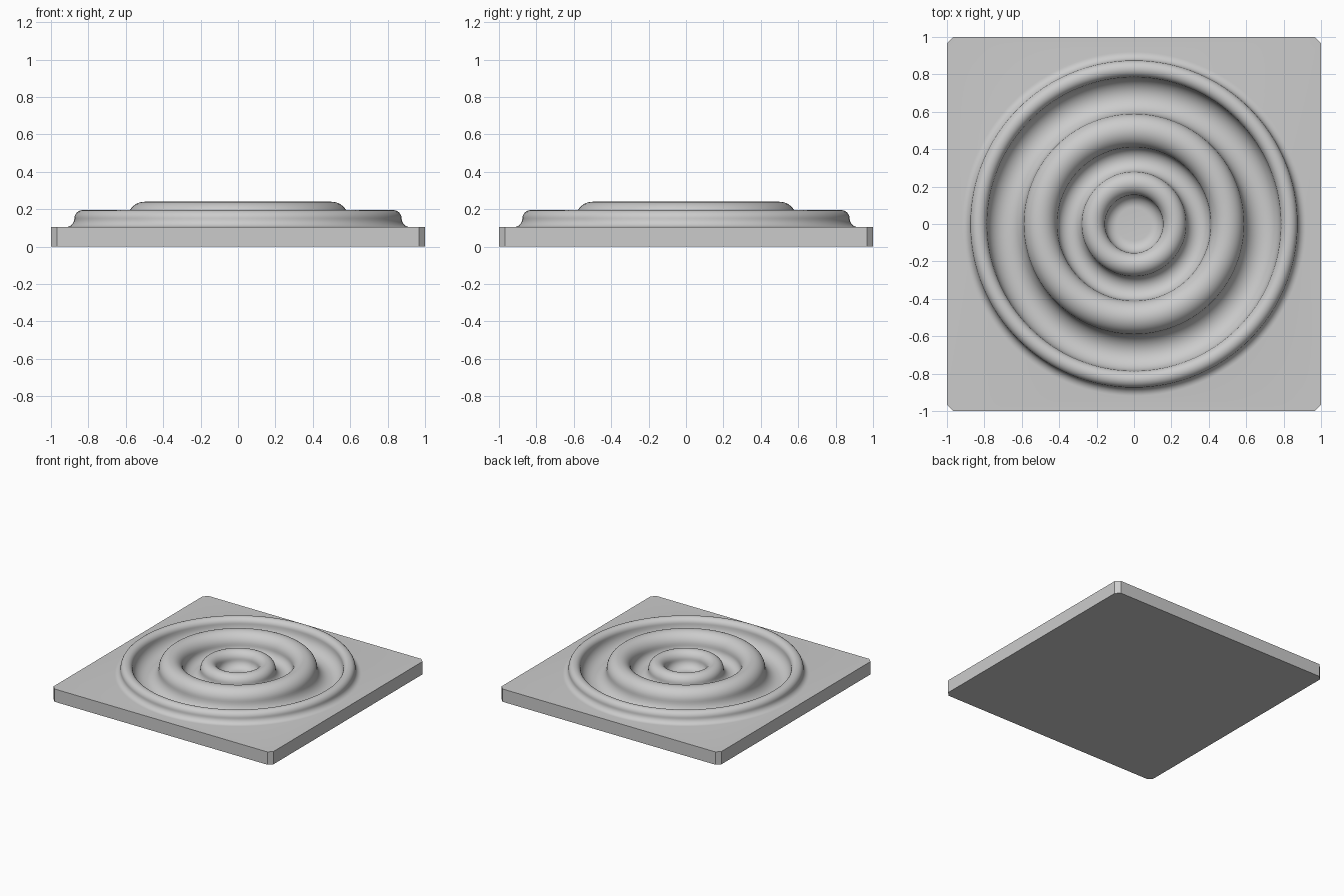
import bpy, bmesh
from math import sin, cos, pi, radians

cube = bpy.data.objects.get("Cube")
if cube:
    bpy.data.objects.remove(cube)

BASE, MID, CUT = 0.105, 0.15, 0.033   # block height, moulding centre height, corner cut
SEGMENTS = 128

stone = bpy.data.materials.new("plain grey")
stone.use_nodes = True
GREY = (0.6, 0.6, 0.6, 1)
stone.diffuse_color = GREY
stone.node_tree.nodes["Principled BSDF"].inputs["Base Color"].default_value = GREY


def arc(centre, z, radius, start, end, steps):
    """Points (distance from axis, height) along a circular arc, without the first."""
    angles = [radians(start + (end - start) * i / steps) for i in range(1, steps + 1)]
    return [(centre + radius * cos(a), z + radius * sin(a)) for a in angles]


# Moulding profile from the outside in: foot fillet, then beads and coves in turn
edges = [0.875, 0.785, 0.59, 0.41, 0.28, 0.155]
fillet = MID - BASE
profile = [(edges[0] + fillet, BASE)]
profile += arc(edges[0] + fillet, MID, fillet, 270, 180, 8)
for i, (outer, inner) in enumerate(zip(edges, edges[1:])):
    turn = 180 if i % 2 == 0 else -180
    profile += arc((outer + inner) / 2, MID, (outer - inner) / 2, 0, turn, 18)
profile += arc(edges[-1] - 0.065, MID, 0.065, 0, -90, 9)

bm = bmesh.new()

# Turned rosette with a flat disc in the middle
rings = []
for r, z in profile:
    turns = [2 * pi * k / SEGMENTS for k in range(SEGMENTS)]
    rings.append([bm.verts.new((r * cos(a), r * sin(a), z)) for a in turns])
for a, b in zip(rings, rings[1:]):
    for k in range(SEGMENTS):
        n = (k + 1) % SEGMENTS
        bm.faces.new((a[k], a[n], b[n], b[k]))
bm.faces.new(rings[-1])

# Square block with cut corners
c = 1 - CUT
outline = [(1, -c), (1, c), (c, 1), (-c, 1), (-1, c), (-1, -c), (-c, -1), (c, -1)]
low = [bm.verts.new((x, y, 0)) for x, y in outline]
top = [bm.verts.new((x, y, BASE)) for x, y in outline]
bm.faces.new(low[::-1])
for k in range(len(outline)):
    n = (k + 1) % len(outline)
    bm.faces.new((low[k], low[n], top[n], top[k]))

# Flat top of the block around the rosette
rim = [bm.edges.get((loop[k - 1], loop[k])) for loop in (top, rings[0]) for k in range(len(loop))]
bmesh.ops.triangle_fill(bm, edges=rim, use_beauty=True, normal=(0, 0, 1))
bmesh.ops.recalc_face_normals(bm, faces=bm.faces)

mesh = bpy.data.meshes.new("rosette_block")
bm.to_mesh(mesh)
bm.free()
mesh.materials.append(stone)
block = bpy.data.objects.new("rosette_block", mesh)
bpy.context.collection.objects.link(block)

bpy.context.view_layer.objects.active = block
block.select_set(True)
bpy.ops.object.shade_smooth_by_angle(angle=radians(30))
